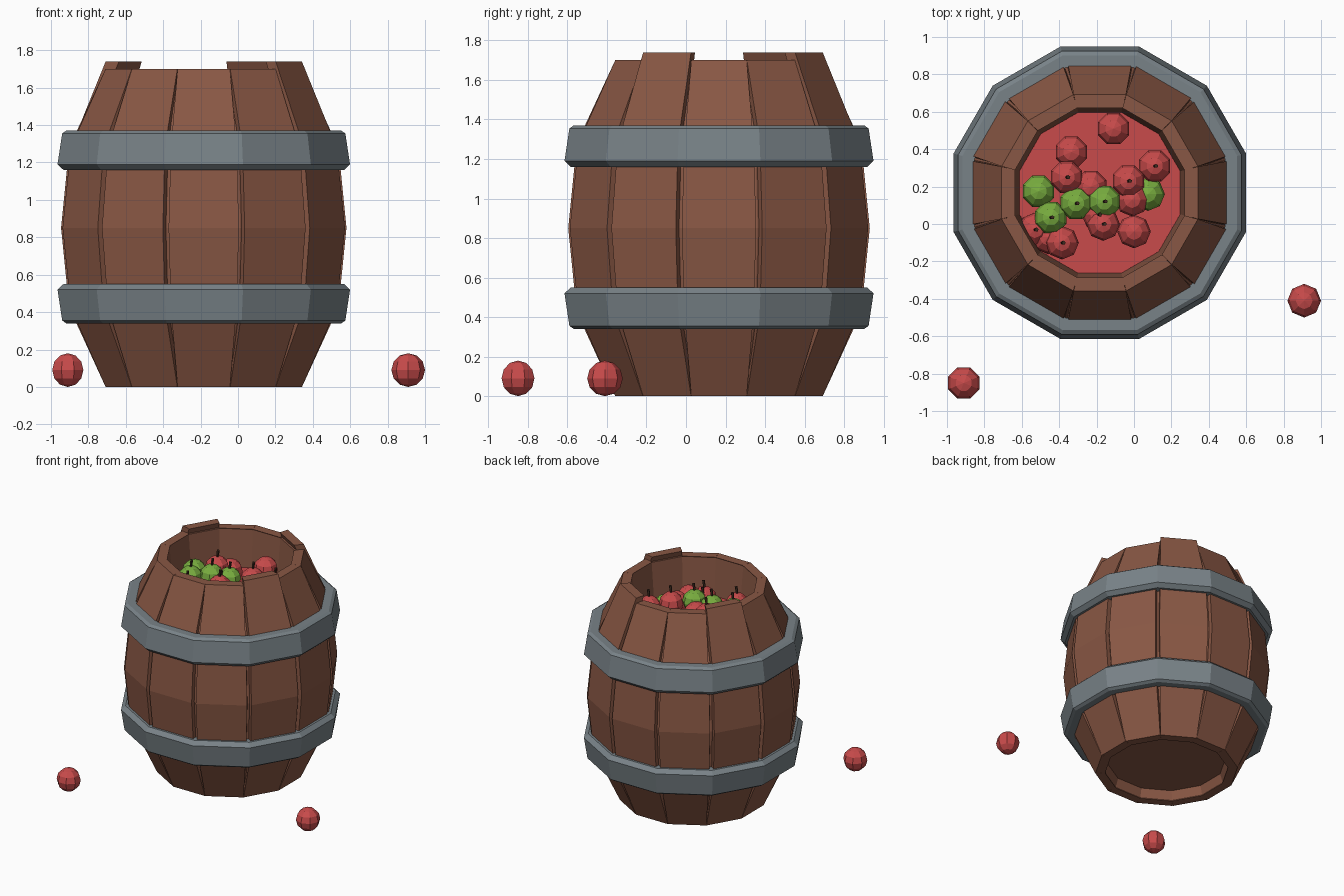
import bpy, bmesh, math
from mathutils import Matrix, Vector

if "Cube" in bpy.data.objects:
    bpy.data.objects.remove(bpy.data.objects["Cube"])

CX, CY, N = -0.183, 0.167, 12
T15 = math.tan(math.pi / N)


def material(name, rgb):
    m = bpy.data.materials.new(name)
    m.diffuse_color = (*rgb, 1)
    m.use_nodes = True
    m.node_tree.nodes["Principled BSDF"].inputs["Base Color"].default_value = m.diffuse_color
    return m


WOOD = material("brown wood", (0.25, 0.096, 0.058))
STEEL = material("grey steel", (0.19, 0.225, 0.245))
RED = material("apple red", (0.58, 0.07, 0.07))
GREEN = material("apple green", (0.19, 0.42, 0.05))
STEM = material("dark stem", (0.05, 0.025, 0.015))


def finish(name, bm, mats, loc):
    bmesh.ops.recalc_face_normals(bm, faces=bm.faces)
    me = bpy.data.meshes.new(name)
    bm.to_mesh(me)
    bm.free()
    for m in mats:
        me.materials.append(m)
    ob = bpy.data.objects.new(name, me)
    ob.location = loc
    bpy.context.collection.objects.link(ob)
    return ob


def lathe(name, profile, mat, closed):
    """12-sided turning; radii are measured to the flats."""
    bm = bmesh.new()
    rings = []
    for r, z in profile:
        R = r / math.cos(math.pi / N)
        rings.append([bm.verts.new((R * math.cos((k + .5) * math.tau / N),
                                    R * math.sin((k + .5) * math.tau / N), z))
                      for k in range(N)])
    pairs = list(zip(rings, rings[1:]))
    if closed:
        pairs.append((rings[-1], rings[0]))
    for a, b in pairs:
        for k in range(N):
            j = (k + 1) % N
            bm.faces.new((a[k], a[j], b[j], b[k]))
    if not closed:
        bm.faces.new(rings[0])
        bm.faces.new(rings[-1])
    return finish(name, bm, [mat], (CX, CY, 0))


# Recessed inner wall seen in the gaps, with the inset floor and inside rim
lathe("barrel_inner_wall",
      [(0.435, 0.08), (0.457, 0.005), (0.49, 0.005), (0.685, 0.425), (0.728, 0.85),
       (0.685, 1.28), (0.49, 1.695), (0.457, 1.695), (0.43, 1.39)], WOOD, False)

# Staves: bulging planks, three of them standing slightly higher
for k in range(N):
    top = 1.74 if k in (2, 5, 11) else 1.70
    rt = 0.525
    bm = bmesh.new()
    rings = []
    for r, z, w in [(0.525, 0, .14), (0.72, .425, .176), (0.763, .85, .188),
                    (0.72, 1.28, .176), (rt, top, .14)]:
        ri = r - 0.072
        wi = ri * T15
        rings.append([bm.verts.new(p) for p in
                      ((r, -w, z), (r, w, z), (ri, wi, z), (ri, -wi, z))])
    for a, b in zip(rings, rings[1:]):
        for i in range(4):
            j = (i + 1) % 4
            bm.faces.new((a[i], a[j], b[j], b[i]))
    bm.faces.new(rings[0])
    bm.faces.new(rings[-1])
    ob = finish("stave_%02d" % k, bm, [WOOD], (CX, CY, 0))
    ob.rotation_euler.z = k * math.tau / N

# Two hoops, mirrored about the middle of the barrel
hoop = [(0.67, 0.34), (0.735, 0.34), (0.757, 0.355), (0.782, 0.52), (0.75, 0.55), (0.67, 0.55)]
lathe("lower_hoop", hoop, STEEL, True)
lathe("upper_hoop", [(r, 1.71 - z) for r, z in hoop], STEEL, True)

# Red layer under the apples
lathe("apple_layer", [(0.429, 1.385), (0.43, 1.40)], RED, False)


# Apples: low-poly balls, some with a stem
def apple(name, x, y, z, mat, stem):
    bm = bmesh.new()
    bmesh.ops.create_uvsphere(bm, u_segments=8, v_segments=6, radius=0.09,
                              matrix=Matrix.Rotation(math.pi / 8 * (len(name) % 2), 4, 'Z'))
    if stem:
        body = set(bm.faces)
        bmesh.ops.create_cone(bm, cap_ends=True, segments=5, radius1=0.008, radius2=0.011,
                              depth=0.07, matrix=Matrix.Translation((0.004, 0, 0.105))
                              @ Matrix.Rotation(0.15, 4, 'Y'))
        for f in bm.faces:
            if f not in body:
                f.material_index = 1
    finish(name, bm, [mat, STEM], (x, y, z))


R, G = RED, GREEN
pile = [(-.11, .51, 1.48, R, 0), (-.335, .385, 1.45, R, 0), (-.36, .25, 1.52, R, 1),
        (-.51, .175, 1.48, G, 0), (-.445, .035, 1.50, G, 1), (-.31, .11, 1.52, G, 1),
        (-.16, .12, 1.53, G, 1), (-.23, .20, 1.48, R, 0), (-.03, .23, 1.52, R, 1),
        (.11, .31, 1.48, R, 1), (.075, .16, 1.44, G, 0), (-.01, .13, 1.48, R, 0),
        (-.19, .05, 1.48, R, 1), (-.165, 0, 1.51, R, 1), (0, -.04, 1.46, R, 0),
        (-.385, -.10, 1.48, R, 1), (-.53, -.03, 1.43, R, 1), (-.46, -.07, 1.42, R, 0)]
for i, (x, y, z, m, s) in enumerate(pile):
    apple("apple_%d" % i, x, y, z, m, s)

# Two apples lying on the ground
apple("fallen_apple_left", -.91, -.85, .09, RED, 0)
apple("fallen_apple_right", .91, -.41, .09, RED, 0)
